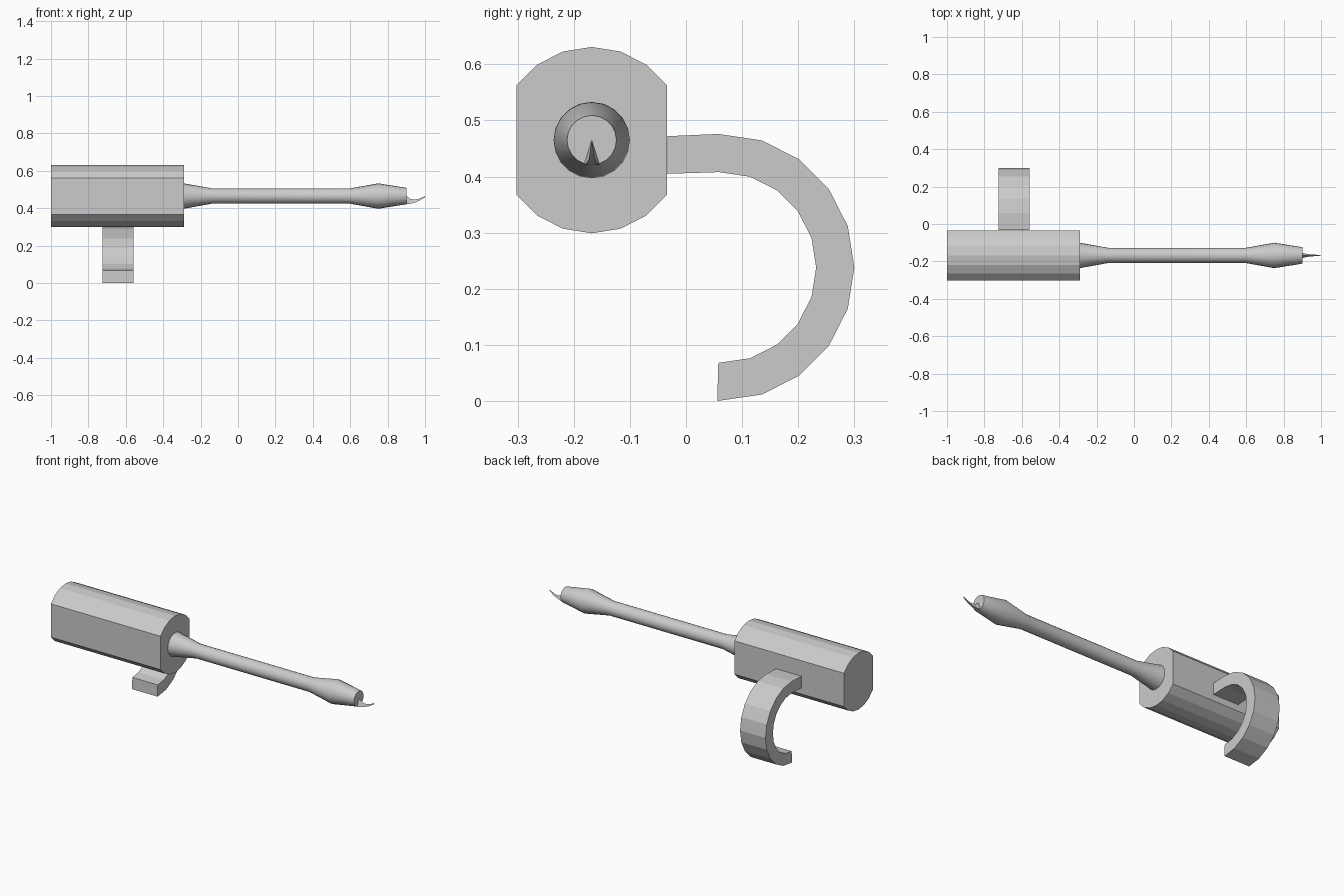
import bpy, bmesh
from math import sin, cos, radians, pi

if "Cube" in bpy.data.objects:
    bpy.data.objects.remove(bpy.data.objects["Cube"])

CY, CZ = -0.168, 0.465  # shared axis of body and shaft


def loft(name, rings):
    """Skin a list of (x, [(y, z), ...]) cross-sections and cap both ends."""
    bm = bmesh.new()
    loops = [[bm.verts.new((x, y, z)) for y, z in pts] for x, pts in rings]
    n = len(loops[0])
    for a, b in zip(loops, loops[1:]):
        for i in range(n):
            j = (i + 1) % n
            bm.faces.new((a[i], a[j], b[j], b[i]))
    bm.faces.new(loops[0])
    bm.faces.new(loops[-1])
    bmesh.ops.recalc_face_normals(bm, faces=bm.faces)
    mesh = bpy.data.meshes.new(name)
    bm.to_mesh(mesh)
    bm.free()
    obj = bpy.data.objects.new(name, mesh)
    bpy.context.collection.objects.link(obj)
    return obj


def arc(cy, cz, r, degrees):
    return [(cy + r * cos(radians(a)), cz + r * sin(radians(a))) for a in degrees]


def smooth(obj, angle):
    bpy.ops.object.select_all(action='DESELECT')
    obj.select_set(True)
    bpy.context.view_layer.objects.active = obj
    bpy.ops.object.shade_smooth_by_angle(angle=radians(angle))


# Body: 20-sided barrel with two flat sides
body = arc(CY, CZ, 0.166, list(range(36, 145, 18)) + list(range(216, 325, 18)))
loft("body", [(-1.0, body), (-0.29, body)])

# Shaft: turned profile with flared base and bulb near the tip
profile = [(-0.29, 0.068), (-0.14, 0.041), (0.6, 0.041), (0.75, 0.068), (0.9, 0.044)]
shaft = loft("shaft", [(x, arc(CY, CZ, r, range(0, 360, 18))) for x, r in profile])
smooth(shaft, 30)

# Tip: thin curved point with triangular section
tip = [(0.9, 0.014, 0.421, 0.465), (0.92, 0.009, 0.424, 0.451),
       (0.945, 0.005, 0.430, 0.446), (0.97, 0.004, 0.440, 0.451),
       (1.0, 0.001, 0.459, 0.465)]
loft("tip", [(x, [(CY - w, lo), (CY + w, lo), (CY, hi)]) for x, w, lo, hi in tip])

# Hook: square-section arc running from the flat side of the body
angles = [91] + list(range(72, -73, -18)) + [-91.5]
outer = [(-0.033, 0.472)] + arc(0.062, 0.238, 0.238, angles)
inner = [(-0.033, 0.405)] + arc(0.062, 0.238, 0.17, angles)
hook = outer + inner[::-1]
loft("hook", [(-0.725, hook), (-0.56, hook)])
